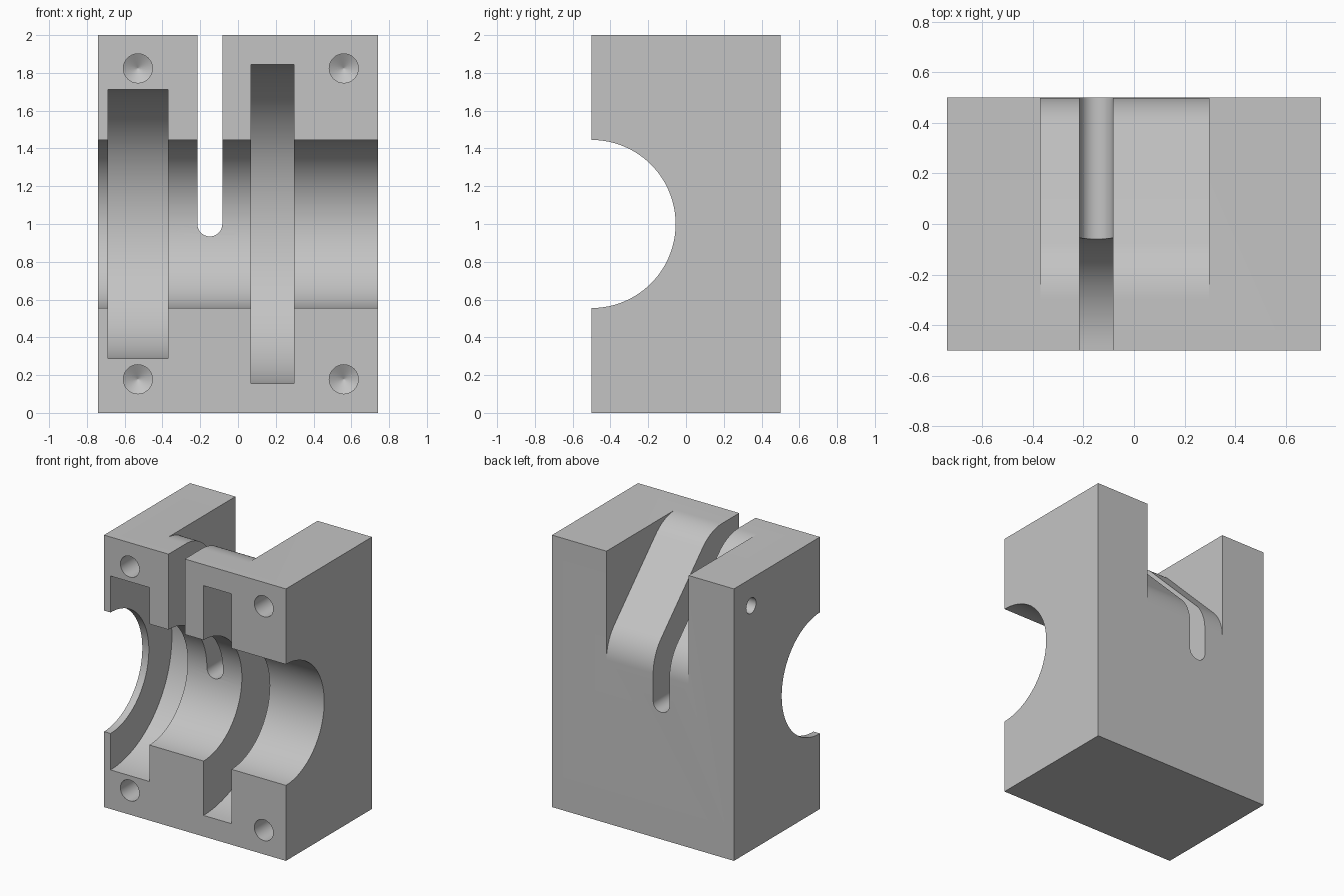
import bpy, bmesh
from math import sin, cos, pi, radians, tan

old = bpy.data.objects.get("Cube")
if old:
    bpy.data.objects.remove(old, do_unlink=True)

grey = bpy.data.materials.new("plain_grey")
grey.use_nodes = True
grey.diffuse_color = (0.55, 0.55, 0.55, 1)
grey.node_tree.nodes["Principled BSDF"].inputs["Base Color"].default_value = (0.55, 0.55, 0.55, 1)


def loft(name, axis, rings):
    """Closed solid through rings of (position along axis, outline points)."""
    bm = bmesh.new()
    loops = []
    for t, pts in rings:
        loops.append([bm.verts.new((t, a, b) if axis == "X" else (a, t, b)) for a, b in pts])
    for low, high in zip(loops, loops[1:]):
        n = len(low)
        for i in range(n):
            j = (i + 1) % n
            bm.faces.new((low[i], low[j], high[j], high[i]))
    bm.faces.new(loops[0])
    bm.faces.new(loops[-1])
    bmesh.ops.recalc_face_normals(bm, faces=bm.faces)
    mesh = bpy.data.meshes.new(name)
    bm.to_mesh(mesh)
    bm.free()
    mesh.materials.append(grey)
    obj = bpy.data.objects.new(name, mesh)
    bpy.context.collection.objects.link(obj)
    return obj


def arc(a, b, r, start, end, steps):
    angles = [radians(start + (end - start) * i / steps) for i in range(steps + 1)]
    return [(a + r * cos(g), b + r * sin(g)) for g in angles]


def circle(a, b, r, steps=32):
    return arc(a, b, r, 0, 360, steps)[:-1]


def prism(name, axis, pts, low, high):
    return loft(name, axis, [(low, pts), (high, pts)])


def drill(name, axis, a, b, r, face, depth):
    """Blind hole with a pointed bottom, entering at the given face."""
    return loft(name, axis, [(face - 0.1, circle(a, b, r)),
                             (face + depth, circle(a, b, r)),
                             (face + depth + r * 0.58, circle(a, b, 0.001))])


# Main body
W, D, H = 0.74, 0.5, 2.0
block = prism("bearing_block", "X", [(-D, 0), (D, 0), (D, H), (-D, H)], -W, W)
cutters = []

# Half bore and the two wider ring grooves
for name, r, low, high in (("bore", 0.445, -1, 1),
                           ("wide_groove", 0.713, -0.687, -0.371),
                           ("narrow_groove", 0.845, 0.07, 0.297)):
    cutters.append(prism(name, "X", circle(-D, 1.0, r, 96), low, high))

# Sloped rear pocket, rounded into the top and the back
reach, R = 0.8, 0.32
cy, cz = D - reach, H - reach
bend = R * tan(pi / 8)
pocket = arc(cy, H - R, R, 90, 45, 12) + arc(D - R, cz, R, 45, 0, 12)
pocket += [(D + 0.2, cz), (D + 0.2, H + 0.2), (cy, H + 0.2)]
cutters.append(prism("rear_pocket", "X", pocket, -0.371, 0.297))

# Round-bottomed slot through the top
sx, sr = -0.149, 0.066
slot = arc(sx, 1.0, sr, 180, 360, 24) + [(sx + sr, H + 0.3), (sx - sr, H + 0.3)]
cutters.append(prism("slot", "Y", slot, -1, 1))

# Four front bolt holes and one small side hole
for x in (-0.53, 0.56):
    for z in (0.178, 1.824):
        cutters.append(drill("bolt_hole", "Y", x, z, 0.077, -D, 0.3))
cutters.append(drill("side_hole", "X", 0.30, 1.80, 0.057, -W, 0.2))

# Carve everything out of the block
bpy.context.view_layer.objects.active = block
for cutter in cutters:
    cutter.hide_render = True
    mod = block.modifiers.new(cutter.name, "BOOLEAN")
    mod.operation = "DIFFERENCE"
    mod.solver = "EXACT"
    mod.object = cutter
    bpy.ops.object.modifier_apply(modifier=mod.name)
    bpy.data.objects.remove(cutter, do_unlink=True)

bpy.ops.object.select_all(action="DESELECT")
block.select_set(True)
bpy.ops.object.shade_smooth_by_angle(angle=radians(30))
